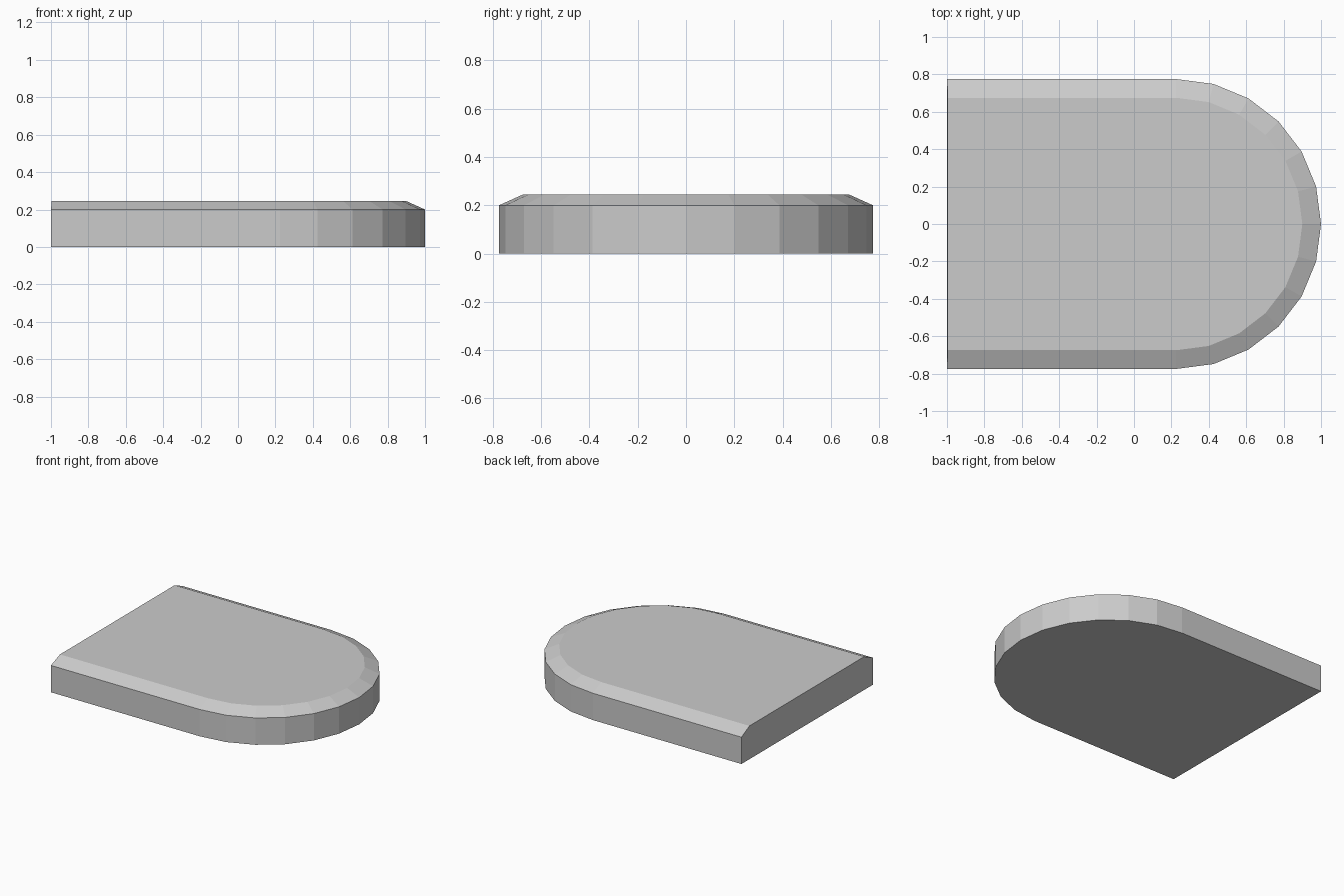
import bpy, bmesh
from math import sin, cos, pi

if "Cube" in bpy.data.objects:
    bpy.data.objects.remove(bpy.data.objects["Cube"])

CENTRE_X, RADIUS, STEPS = 0.225, 0.775, 12


def outline(bm, inset, back_x, z):
    """D-shaped ring: straight back edge and a faceted half-round nose."""
    r = RADIUS - inset
    pts = [(back_x, -r)]
    for i in range(STEPS + 1):
        a = -pi / 2 + pi * i / STEPS
        pts.append((CENTRE_X + r * cos(a), r * sin(a)))
    pts.append((back_x, r))
    return [bm.verts.new((x, y, z)) for x, y in pts]


# Slab with a shallow chamfer around the top
bm = bmesh.new()
rings = [outline(bm, 0, -1, 0),
         outline(bm, 0, -1, 0.2),
         outline(bm, 0.1, -0.996, 0.245)]
for low, high in zip(rings, rings[1:]):
    n = len(low)
    for i in range(n):
        j = (i + 1) % n
        bm.faces.new((low[i], low[j], high[j], high[i]))
bm.faces.new(rings[0][::-1])
bm.faces.new(rings[-1])
bmesh.ops.recalc_face_normals(bm, faces=bm.faces)

mesh = bpy.data.meshes.new("rounded_slab")
bm.to_mesh(mesh)
bm.free()
bpy.context.collection.objects.link(bpy.data.objects.new("rounded_slab", mesh))
